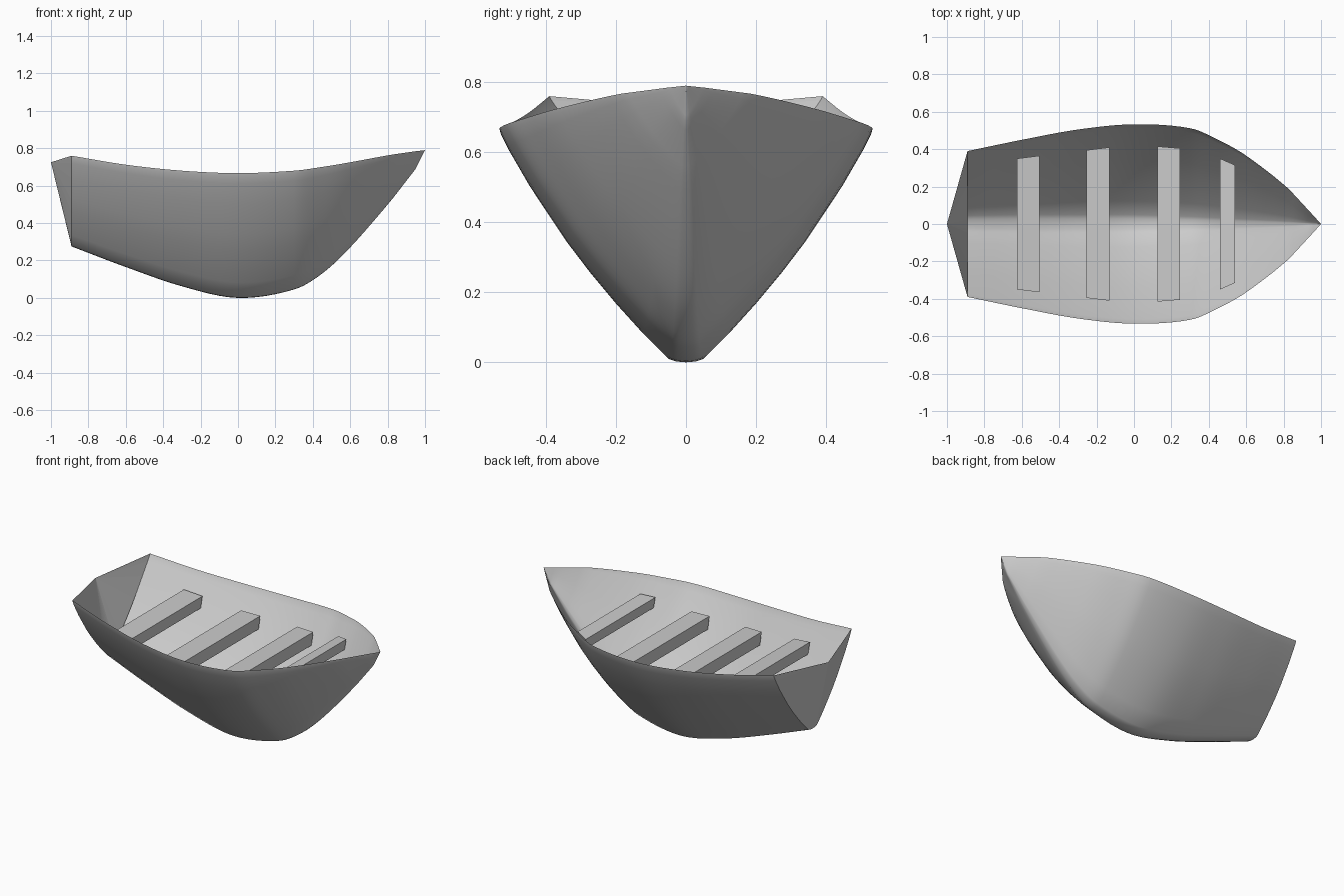
import bpy
import bmesh

cube = bpy.data.objects.get("Cube")
if cube:
    bpy.data.objects.remove(cube, do_unlink=True)

# Hull stations: x, rail half width, rail height, keel height, keel half width
STATIONS = [
    (-0.89, 0.39, 0.76, 0.275, 0.045),
    (-0.60, 0.45, 0.712, 0.165, 0.05),
    (-0.30, 0.505, 0.68, 0.062, 0.05),
    (0.00, 0.533, 0.667, 0.00, 0.05),
    (0.30, 0.512, 0.68, 0.045, 0.04),
    (0.45, 0.45, 0.70, 0.13, 0.033),
    (0.60, 0.365, 0.725, 0.27, 0.026),
    (0.83, 0.185, 0.767, 0.535, 0.014),
    (0.95, 0.055, 0.784, 0.69, 0.004),
    (1.00, 0.0, 0.79, 0.79, 0.0),
]
# Side curve from keel edge to rail: outward fraction, upward fraction
SIDE = [(0, 0), (0.15, 0.11), (0.31, 0.24), (0.46, 0.372), (0.6, 0.507),
        (0.82, 0.75), (0.95, 0.915), (0.99, 0.975), (1, 1)]
STEPS = 6


def slope(i, k):
    a, b = STATIONS[max(i - 1, 0)], STATIONS[min(i + 1, len(STATIONS) - 1)]
    return (b[k] - a[k]) / (b[0] - a[0])


def station(i, t):
    """Smooth interpolation between station i and the next."""
    a, b = STATIONS[i], STATIONS[i + 1]
    d = b[0] - a[0]
    vals = [a[0] + d * t]
    for k in range(1, 5):
        m0, m1 = slope(i, k) * d, slope(i + 1, k) * d
        if i >= len(STATIONS) - 3:
            m0 = m1 = b[k] - a[k]
        vals.append((2*t**3 - 3*t**2 + 1) * a[k] + (t**3 - 2*t**2 + t) * m0
                    + (3*t**2 - 2*t**3) * b[k] + (t**3 - t**2) * m1)
    return vals


def section(x, width, rail, keel, flat, inset):
    """Points across the hull from right rail to left rail."""
    lift = 0.2 * flat
    raised = inset * min(1, (rail - keel) / 0.5)
    half = [(flat + (width - flat) * u,
             keel + lift + (rail - keel - lift) * v + raised * (1 - v**4))
            for u, v in SIDE]
    half.insert(0, (flat * 0.55, keel + lift * 0.25 + raised))
    return ([(x, -y, z) for y, z in reversed(half)] + [(x, 0, keel + raised)]
            + [(x, y, z) for y, z in half])


def finish(name, bm, smooth=False):
    bmesh.ops.remove_doubles(bm, verts=bm.verts, dist=0.0005)
    mesh = bpy.data.meshes.new(name)
    bm.to_mesh(mesh)
    bm.free()
    obj = bpy.data.objects.new(name, mesh)
    bpy.context.collection.objects.link(obj)
    if smooth:
        bpy.ops.object.select_all(action='DESELECT')
        obj.select_set(True)
        bpy.context.view_layer.objects.active = obj
        bpy.ops.object.shade_smooth_by_angle(angle=0.7)


def shell(name, inset, inward):
    """Loft the sections from stern to stem."""
    bm = bmesh.new()
    rings = [section(*station(i, s / STEPS), inset)
             for i in range(len(STATIONS) - 1) for s in range(STEPS)]
    rings.append(section(*STATIONS[-1], inset))
    rows = [[bm.verts.new(p) for p in ring] for ring in rings]
    for ra, rb in zip(rows, rows[1:]):
        for j in range(len(ra) - 1):
            quad = (ra[j], rb[j], rb[j + 1], ra[j + 1])
            bm.faces.new(quad if inward else quad[::-1])
    finish(name, bm, smooth=True)


# Outer planking and inner lining, meeting at the rail
shell("hull", 0, False)
shell("inner_lining", 0.042, True)

# Pointed transom fanning from the stern edge to its apex
bm = bmesh.new()
apex = bm.verts.new((-1, 0, 0.725))
edge = [bm.verts.new(p) for p in section(*STATIONS[0], 0)]
for a, b in zip(edge, edge[1:]):
    bm.faces.new((apex, a, b))
bm.normal_update()
if sum(f.normal.x for f in bm.faces) > 0:
    bmesh.ops.reverse_faces(bm, faces=bm.faces)
finish("transom", bm)


# Plank seats: back x, front x, half length and top height at each
def seat(name, x0, x1, y0, y1, z0, z1, thick, taper=0.018):
    bm = bmesh.new()
    layers = []
    for drop, cut in ((thick, taper), (0, 0)):
        a, b = y0 - cut, y1 - cut
        plan = [(x0, -a, z0), (x1, -b, z1), (x1, b, z1), (x0, a, z0)]
        layers.append([bm.verts.new((x, y, z - drop)) for x, y, z in plan])
        bm.faces.new(layers[-1])
    low, high = layers
    for i in range(4):
        j = (i + 1) % 4
        bm.faces.new((low[i], low[j], high[j], high[i]))
    bmesh.ops.recalc_face_normals(bm, faces=bm.faces)
    finish(name, bm)


seat("stern_seat", -0.625, -0.505, 0.35, 0.365, 0.618, 0.602, 0.07)
seat("aft_seat", -0.255, -0.13, 0.395, 0.41, 0.567, 0.56, 0.078)
seat("middle_seat", 0.125, 0.245, 0.415, 0.405, 0.558, 0.56, 0.078)
seat("bow_seat", 0.46, 0.54, 0.35, 0.315, 0.612, 0.627, 0.06)
